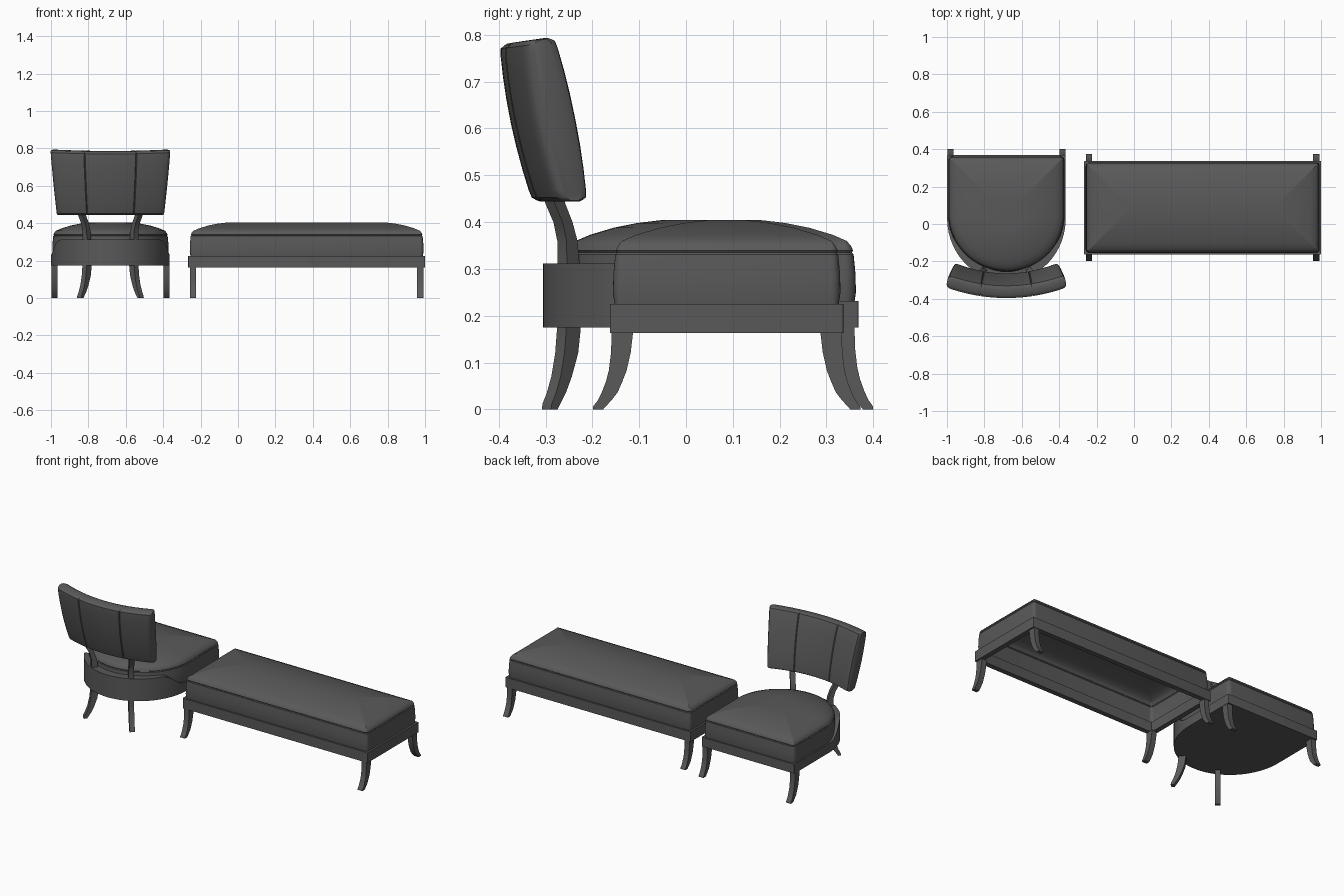
import bpy, bmesh, math
from mathutils import Vector

if "Cube" in bpy.data.objects:
    bpy.data.objects.remove(bpy.data.objects["Cube"])

grey = bpy.data.materials.new("charcoal_grey")
grey.use_nodes = True
shade = (0.1, 0.1, 0.1, 1)
grey.diffuse_color = shade
grey.node_tree.nodes["Principled BSDF"].inputs["Base Color"].default_value = shade

CHAIR_X, BENCH_X, BENCH_Y = -0.682, 0.367, 0.087


def loft(name, rings, cap_start=True, cap_end=True, join_ends=False, origin=(0, 0, 0)):
    """Skin a series of closed rings that share one point count."""
    bm = bmesh.new()
    rows = [[bm.verts.new(Vector(p) + Vector(origin)) for p in ring] for ring in rings]
    pairs = list(zip(rows, rows[1:]))
    if join_ends:
        pairs.append((rows[-1], rows[0]))
    for a, b in pairs:
        for i in range(len(a)):
            j = (i + 1) % len(a)
            bm.faces.new((a[i], a[j], b[j], b[i]))
    if cap_start and not join_ends:
        bm.faces.new(rows[0][::-1])
    if cap_end and not join_ends:
        bm.faces.new(rows[-1])
    bmesh.ops.recalc_face_normals(bm, faces=bm.faces)
    mesh = bpy.data.meshes.new(name)
    bm.to_mesh(mesh)
    bm.free()
    mesh.materials.append(grey)
    obj = bpy.data.objects.new(name, mesh)
    bpy.context.collection.objects.link(obj)
    bpy.ops.object.select_all(action='DESELECT')
    obj.select_set(True)
    bpy.context.view_layer.objects.active = obj
    bpy.ops.object.shade_smooth_by_angle(angle=math.radians(32))
    return obj


def arc(cx, cy, rx, ry, start, end, steps):
    angles = [math.radians(start + (end - start) * i / steps) for i in range(steps + 1)]
    return [(cx + rx * math.cos(a), cy + ry * math.sin(a)) for a in angles]


def rect_outline(hx, hy, inset, radius):
    """Rounded rectangle, moved inwards by inset."""
    r = max(radius - inset, 0.001)
    x, y = hx - inset - r, hy - inset - r
    pts = []
    for k, (sx, sy) in enumerate(((1, 1), (-1, 1), (-1, -1), (1, -1))):
        pts += arc(sx * x, sy * y, r, r, 90 * k, 90 * k + 90, 5)
    return pts


def horseshoe_outline(hw, front, centre, depth, inset, radius):
    """Square front corners and a half-round rear, moved inwards by inset."""
    r = max(radius - inset, 0.001)
    x, y = hw - inset - r, front - inset - r
    pts = arc(x, y, r, r, 0, 90, 5) + arc(-x, y, r, r, 90, 180, 5)
    return pts + arc(0, centre, hw - inset, depth - inset, 180, 360, 40)


# Cushion section: (inset, height) from the frame, over the welt, to the crown
CUSHION = [(0.004, 0.222), (0, 0.25), (0.001, 0.29), (0.005, 0.331), (0.009, 0.335),
           (0.006, 0.339), (0.011, 0.35), (0.02, 0.36), (0.05, 0.373), (0.1, 0.388),
           (0.15, 0.398), (0.2, 0.404), (0.235, 0.405)]

# Bench
bench_at = (BENCH_X, BENCH_Y, 0)
loft("bench_cushion",
     [[(x, y, z) for x, y in rect_outline(0.625, 0.243, d, 0.02)] for d, z in CUSHION],
     cap_start=False, origin=bench_at)
loft("bench_frame",
     [[(x, y, z) for x, y in rect_outline(0.633, 0.249, d, 0.003)]
      for d, z in ((0, 0.163), (0, 0.225), (0.03, 0.225), (0.03, 0.163))],
     join_ends=True, origin=bench_at)

# Chair seat
chair_at = (CHAIR_X, 0, 0)
loft("chair_cushion",
     [[(x, y, z) for x, y in horseshoe_outline(0.311, 0.363, 0.05, 0.305, d, 0.025)]
      for d, z in CUSHION], origin=chair_at)


def rim_height(y):
    """The frame sweeps up from the sides to a taller rear."""
    t = min(max(-y / 0.15, 0), 1)
    return 0.232 + 0.08 * t * t * (3 - 2 * t)


outer = horseshoe_outline(0.317, 0.368, 0.03, 0.335, 0, 0.004)
inner = horseshoe_outline(0.317, 0.368, 0.03, 0.335, 0.05, 0.004)
tops = [rim_height(y) for x, y in outer]
loft("chair_frame",
     [[(x, y, 0.175) for x, y in outer],
      [(x, y, h) for (x, y), h in zip(outer, tops)],
      [(x, y, h) for (x, y), h in zip(inner, tops)],
      [(x, y, 0.2) for x, y in inner]], origin=chair_at)


# Legs: rows of (height, inner edge, outer edge) along the outward direction
def leg(name, rows, foot, direction, width):
    out = Vector(direction).normalized()
    side = Vector((-out.y, out.x)) * width / 2
    rings = []
    for z, a, b in rows:
        corners = (out * a + side, out * b + side, out * b - side, out * a - side)
        rings.append([(c.x, c.y, z) for c in corners])
    return loft(name, rings, origin=(foot[0], foot[1], 0))


def sabre(height):
    shape = [(0, 0.018, 0.04), (0.04, 0.012, 0.039), (0.12, 0.0, 0.029), (0.22, -0.013, 0.021),
             (0.36, -0.023, 0.012), (0.5, -0.032, 0.006), (0.74, -0.041, 0.001), (1, -0.046, 0)]
    return [(t * height, a, b) for t, a, b in shape]


POST = [(0, 0.046, 0.064), (0.012, 0.038, 0.062), (0.035, 0.022, 0.05), (0.07, 0.005, 0.037),
        (0.12, -0.013, 0.026), (0.17, -0.02, 0.021), (0.24, -0.019, 0.02), (0.31, -0.017, 0.019),
        (0.36, -0.011, 0.02), (0.4, 0.003, 0.031), (0.44, 0.024, 0.054), (0.5, 0.038, 0.066)]

for s, label in ((1, "left"), (-1, "right")):
    for end, spot in ((1, "rear"), (-1, "front")):
        leg(f"bench_leg_{spot}_{label}", sabre(0.165),
            (BENCH_X + s * 0.607, BENCH_Y + end * 0.246), (0, end), 0.033)
    leg(f"chair_leg_{label}", sabre(0.177), (CHAIR_X + s * 0.299, 0.36), (0, 1), 0.033)
    leg(f"chair_back_post_{label}", POST, (CHAIR_X + s * 0.125, -0.25), (s * 0.66, -0.75), 0.03)

# Chair back: padded, curved, tilted, with two stitched seams
SEAM = 0.43
levels = [-1, -0.985, -0.95, -0.85, -0.6, -0.3, 0, 0.3, 0.6, 0.85, 0.95, 0.985, 1]


def back_section(u, squash, dent):
    pts = []
    for face in (1, -1):
        for v in levels[::face]:
            edge = 1 - 0.5 * max(0, (abs(v) - 0.93) / 0.07) ** 2
            off = face * ((0.033 + 0.011 * (1 - v * v)) * edge * squash - dent)
            half = 0.3 + 0.017 * v
            w = v * (1 - 0.03 * (1 - squash))
            x = u * (half - 0.2 * off)
            y = -0.33 - 0.035 * v + 0.057 * u * u + off
            z = 0.614 + 0.17 * w + 0.008 * u * u * max(v, 0) + 0.08 * off * (v + 1)
            pts.append((x, y, z))
    return pts


columns = [(i / 10, 1, 0) for i in range(10)] + [(0.95, 0.97, 0), (0.98, 0.85, 0), (1, 0.55, 0)]
columns += [(SEAM - 0.012, 1, 0), (SEAM, 1, 0.004), (SEAM + 0.012, 1, 0)]
columns = sorted(set(columns + [(-u, q, d) for u, q, d in columns if u > 0]))
loft("chair_back", [back_section(*c) for c in columns], origin=chair_at)
